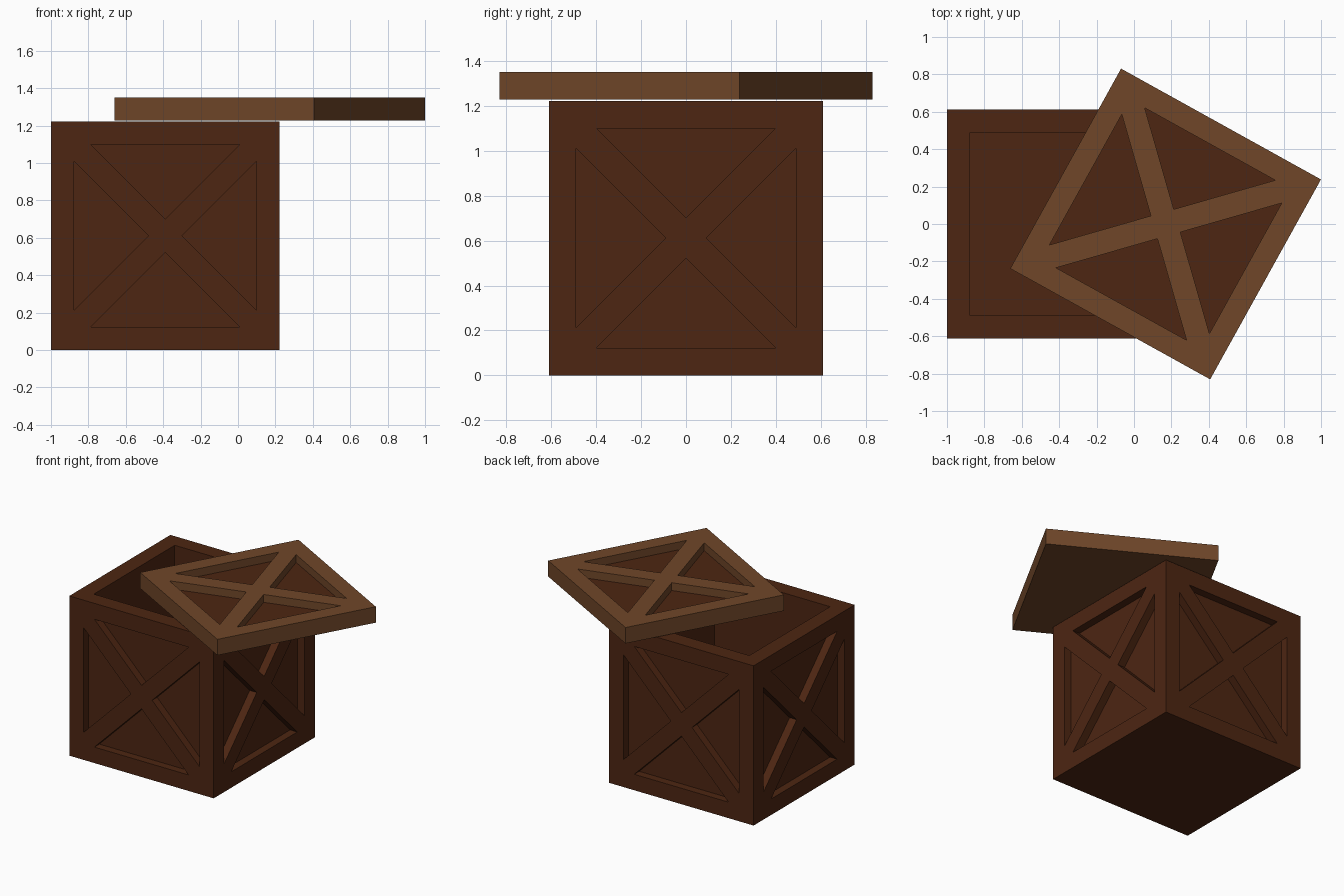
import bpy, bmesh
from math import radians
from mathutils import Matrix, Vector

if "Cube" in bpy.data.objects:
    bpy.data.objects.remove(bpy.data.objects["Cube"])

H = 0.611        # half width of crate and lid
T = 0.122        # board width and wall thickness
RECESS = 0.06    # depth of the panels behind the cross braces
APEX = 0.09      # distance from panel centre to triangle tip


def material(name, rgb):
    m = bpy.data.materials.new(name)
    m.diffuse_color = (*rgb, 1)
    m.use_nodes = True
    m.node_tree.nodes["Principled BSDF"].inputs["Base Color"].default_value = m.diffuse_color
    return m


DARK = material("dark_wood", (0.075, 0.019, 0.006))
LIGHT = material("light_wood", (0.16, 0.062, 0.022))


def poly(bm, pts, mat=0):
    f = bm.faces.new([bm.verts.new(p) for p in pts])
    f.material_index = mat


def braced_panel(bm, mtx, floor_mat=0):
    """Square frame with an X brace and four sunken triangles, facing local +z."""
    base = H - T
    half = base - APEX
    for k in range(4):
        m = mtx @ Matrix.Rotation(radians(90 * k), 4, 'Z')

        def p(x, y, z=0):
            return m @ Vector((x, y, z))
        # frame rail, then the corner and brace arm beside it
        poly(bm, [p(-H, H), p(-half, base), p(half, base), p(H, H)])
        poly(bm, [p(H, H), p(half, base), p(0, APEX), p(APEX, 0), p(base, half)])
        # sunken triangle
        tri = [(-half, base), (0, APEX), (half, base)]
        poly(bm, [p(x, y, -RECESS) for x, y in tri], floor_mat)
        for a, b in zip(tri, tri[1:] + tri[:1]):
            poly(bm, [p(*a), p(*b), p(*b, -RECESS), p(*a, -RECESS)])
    poly(bm, [mtx @ Vector(c) for c in
              ((APEX, 0, 0), (0, APEX, 0), (-APEX, 0, 0), (0, -APEX, 0))])


def square(r, z):
    return [Vector((x * r, y * r, z)) for x, y in ((-1, -1), (1, -1), (1, 1), (-1, 1))]


def band(bm, lower, upper):
    for i in range(4):
        j = (i + 1) % 4
        poly(bm, [lower[i], lower[j], upper[j], upper[i]])


def finish(bm, name, mats):
    bmesh.ops.remove_doubles(bm, verts=bm.verts, dist=0.0005)
    bmesh.ops.recalc_face_normals(bm, faces=bm.faces)
    me = bpy.data.meshes.new(name)
    bm.to_mesh(me)
    bm.free()
    for m in mats:
        me.materials.append(m)
    ob = bpy.data.objects.new(name, me)
    bpy.context.collection.objects.link(ob)
    return ob


# Open crate: four braced sides, flat bottom, rim and hollow interior
bm = bmesh.new()
for k in range(4):
    braced_panel(bm, Matrix.Rotation(radians(90 * k), 4, 'Z')
                 @ Matrix.Translation((0, -H, H)) @ Matrix.Rotation(radians(90), 4, 'X'))
poly(bm, square(H, 0))
inner_top, inner_floor = square(H - T, 2 * H), square(H - T, T)
band(bm, square(H, 2 * H), inner_top)
band(bm, inner_floor, inner_top)
poly(bm, inner_floor)
crate = finish(bm, "crate_body", [DARK])
crate.location = (H - 1, 0, 0)

# Lid: braced top, plain edges and underside, lying askew on the crate
bm = bmesh.new()
braced_panel(bm, Matrix.Translation((0, 0, T)), floor_mat=1)
band(bm, square(H, 0), square(H, T))
poly(bm, square(H, 0))
lid = finish(bm, "crate_lid", [LIGHT, DARK])
lid.location = (0.169, 0, 1.228)
lid.rotation_euler.z = radians(-29)
